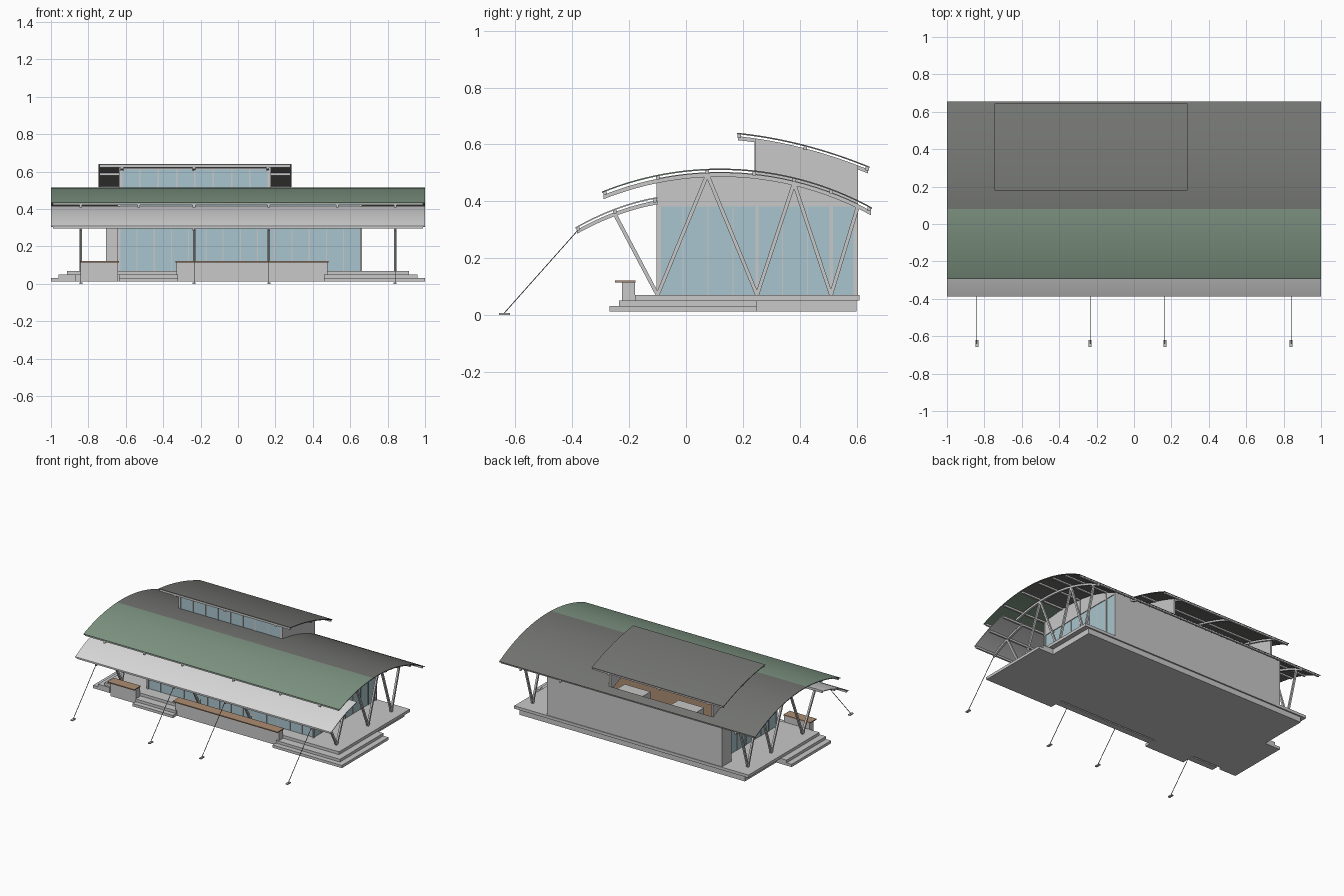
import bpy, bmesh, math
from mathutils import Vector

if "Cube" in bpy.data.objects:
    bpy.data.objects.remove(bpy.data.objects["Cube"])


def mat(name, r, g, b):
    m = bpy.data.materials.new(name)
    m.diffuse_color = (r, g, b, 1)
    m.use_nodes = True
    m.node_tree.nodes["Principled BSDF"].inputs["Base Color"].default_value = m.diffuse_color
    return m


WALL = mat("light grey", .58, .58, .58)
PALE = mat("pale canopy", .68, .68, .68)
GREY = mat("roof grey", .17, .175, .165)
GREEN = mat("roof green", .21, .30, .225)
GLASS = mat("glass blue", .40, .56, .62)
TAN = mat("timber tan", .42, .27, .17)


class Part:
    """Collects simple solids into one object."""
    def __init__(self, name, material):
        self.name, self.material, self.bm = name, material, bmesh.new()

    def prism(self, pts, x0, x1):
        # closed (y, z) outline swept along x
        a = [self.bm.verts.new((x0, y, z)) for y, z in pts]
        b = [self.bm.verts.new((x1, y, z)) for y, z in pts]
        n = len(pts)
        self.bm.faces.new(a)
        self.bm.faces.new(b[::-1])
        for i in range(n):
            j = (i + 1) % n
            self.bm.faces.new((a[i], b[i], b[j], a[j]))

    def box(self, x0, x1, y0, y1, z0, z1):
        self.prism([(y0, z0), (y1, z0), (y1, z1), (y0, z1)], x0, x1)

    def bar(self, p, q, w):
        # square bar lying in a y-z plane from p to q at the same x
        p, q = Vector(p), Vector(q)
        d = (q - p).normalized()
        s = Vector((0, -d.z, d.y)) * w / 2
        self.prism([((p + s).y, (p + s).z), ((q + s).y, (q + s).z),
                    ((q - s).y, (q - s).z), ((p - s).y, (p - s).z)],
                   p.x - w / 2, p.x + w / 2)

    def band(self, f, y0, y1, x0, x1, top, bot, n=24):
        # curved strip following the roof curve f, offset downwards
        ys = [y0 + (y1 - y0) * i / n for i in range(n + 1)]
        up = [(y, f(y) - top) for y in ys]
        dn = [(y, (bot(y) if callable(bot) else f(y) - bot)) for y in ys]
        self.prism(up + dn[::-1], x0, x1)

    def finish(self, smooth=False):
        bmesh.ops.recalc_face_normals(self.bm, faces=self.bm.faces)
        me = bpy.data.meshes.new(self.name)
        self.bm.to_mesh(me)
        self.bm.free()
        me.materials.append(self.material)
        if smooth:
            me.polygons.foreach_set("use_smooth", [True] * len(me.polygons))
            me.set_sharp_from_angle(angle=math.radians(25))
        bpy.context.collection.objects.link(bpy.data.objects.new(self.name, me))


def through(*p):
    # parabola through three (y, z) points
    def f(y):
        t = 0
        for i, (yi, zi) in enumerate(p):
            for j, (yj, _) in enumerate(p):
                if i != j:
                    zi *= (y - yj) / (yi - yj)
            t += zi
        return t
    return f


def main(y):
    return -.595 + math.sqrt(1.11 ** 2 - (y - .12) ** 2)


canopy = through((-.388, .309), (-.25, .374), (-.10, .415))
upper = through((.18, .641), (.41, .600), (.645, .522))
HX0, HX1, HY0, HY1 = -.63, .17, .245, .605     # roof light opening
FRAMES = (-.84, -.235, .165, .84)

# roof decks
p = Part("main_roof_front", GREEN)
p.band(main, -.295, .08, -1, 1, 0, .005)
p.finish(True)
p = Part("main_roof_rear", GREY)
p.band(main, .08, .655, -1, HX0, 0, .005)
p.band(main, .08, .655, HX1, 1, 0, .005)
p.band(main, .08, HY0, HX0, HX1, 0, .005)
p.band(main, HY1, .655, HX0, HX1, 0, .005, 3)
p.finish(True)
p = Part("upper_roof", GREY)
p.band(upper, .18, .645, -.745, .285, 0, .005)
p.finish(True)
p = Part("front_canopy", PALE)
p.band(canopy, -.388, -.10, -1, 1, 0, .005, 14)
p.finish(True)

# rafters
p = Part("rafters", WALL)
for x in FRAMES + (-.53, .53):
    inside = HX0 < x < HX1
    p.band(main, -.29, HY0 if inside else .65, x - .007, x + .007, .014, .029)
for x in FRAMES:
    p.band(canopy, -.383, -.10, x - .007, x + .007, .012, .026, 14)
for x in (-.62, -.235, .16):
    p.band(upper, .183, .64, x - .007, x + .007, .012, .026)
p.finish(True)

# purlins
p = Part("purlins", WALL)


def purlin(f, y, x0, x1):
    z = f(y)
    p.box(x0, x1, y - .006, y + .006, z - .017, z - .004)


for y in (-.285, -.10, .075, .24, .38, .51, .645):
    if HY0 < y < HY1:
        purlin(main, y, -.99, HX0)
        purlin(main, y, HX1, .99)
    else:
        purlin(main, y, -.99, .99)
for y in (-.38, -.25, -.11):
    purlin(canopy, y, -.99, .99)
for y in (.187, .42, .637):
    purlin(upper, y, -.74, .28)
p.finish()

# V-shaped columns
p = Part("v_columns", WALL)
for x in FRAMES:
    p.bar((x, -.10, .07), (x, -.25, canopy(-.25) - .02), .013)
    p.bar((x, -.10, .07), (x, .075, main(.075) - .02), .013)
    if abs(x) > .5:
        for yb, yt in ((.25, .075), (.25, .38), (.51, .38), (.51, .605)):
            p.bar((x, yb, .07), (x, yt, main(yt) - .02), .013)
p.finish()

# cables and ground anchors
p = Part("stay_cables", GREY)
for x in FRAMES:
    p.bar((x, -.383, .295), (x, -.64, .006), .003)
p.finish()
p = Part("cable_anchors", WALL)
for x in FRAMES:
    p.box(x - .008, x + .008, -.657, -.62, 0, .007)
p.finish()

# solid walls
p = Part("walls", WALL)
p.box(-.705, .66, .59, .605, .07, main(.605) - .012)
p.box(-.705, -.635, .50, .59, .07, .385)
for x in (-.635, .655):
    p.band(main, -.095, .60, x - .005, x + .005, .012, lambda y: .385)
p.box(-.635, .66, -.098, -.088, .385, .405)
p.finish(True)

# glazing
p = Part("glass_walls", GLASS)
p.box(-.63, .655, -.094, -.088, .07, .385)
p.box(-.63, .655, -.094, -.088, .405, main(-.09) - .012)
for x in (-.635, .655):
    p.box(x - .003, x + .003, -.09, .59, .07, .385)
p.finish()
p = Part("window_mullions", WALL)
for i in range(15):
    x = -.632 + 1.289 * i / 14
    p.box(x - .003, x + .003, -.098, -.088, .07, main(-.09) - .012)
for x in (-.637, .657):
    for i in range(8):
        y = -.01 + .0875 * i - .0875
        p.box(x - .004, x + .004, y - .002, y + .002, .07, .385)
    for y in (-.098, .25, .51, .597):
        p.box(x - .006, x + .006, y - .005, y + .005, .07, main(y) - .015)
    p.box(x - .006, x + .006, -.1, .6, .382, .39)
p.finish()

# roof light walls, glass and frame
p = Part("clerestory_sides", WALL)
for x in (HX0, HX1):
    p.band(upper, HY0, HY1, x - .006, x + .006, .012, lambda y: main(y) - .03)
p.finish(True)
zt = upper(HY0) - .014
p = Part("clerestory_glass", GLASS)
p.box(HX0, HX1, HY0, HY0 + .006, main(HY0) - .01, zt)
p.finish()
p = Part("clerestory_frame", WALL)
for i in range(9):
    x = -.622 + .784 * i / 8
    p.box(x - .004, x + .004, HY0 - .004, HY0 + .008, .50, zt)
p.box(HX0, HX1, HY0 - .005, HY0 + .009, zt - .008, zt)
p.finish()

# interior rooms seen through the roof light
p = Part("inner_partition", TAN)
p.box(-.60, .45, .24, .25, .07, .37)
p.finish()
p = Part("inner_rooms", WALL)
for x in (-.28, .14):
    p.box(x - .10, x + .10, .34, .49, .07, .30)
p.finish()

# platform and steps
p = Part("platform", WALL)
p.box(-.88, .88, -.17, .60, .012, .05)
p.box(-.915, .915, -.18, .61, .05, .07)
p.finish()
p = Part("steps", WALL)
p.box(.46, 1, -.27, .25, .012, .031)
p.box(.46, .96, -.235, .25, .031, .05)
p.box(-.635, -.32, -.27, -.17, .012, .031)
p.box(-.635, -.32, -.235, -.17, .031, .05)
p.box(-1, -.87, -.19, .25, .012, .031)
p.box(-.96, -.87, -.19, .25, .031, .05)
p.finish()

# bench walls with timber seats
p = Part("bench_walls", WALL)
q = Part("bench_seats", TAN)
for x0, x1 in ((-.845, -.635), (-.335, .485)):
    p.box(x0 + .006, x1 - .006, -.225, -.18, .012, .114)
    q.box(x0, x1, -.25, -.178, .114, .121)
p.finish()
q.finish()
